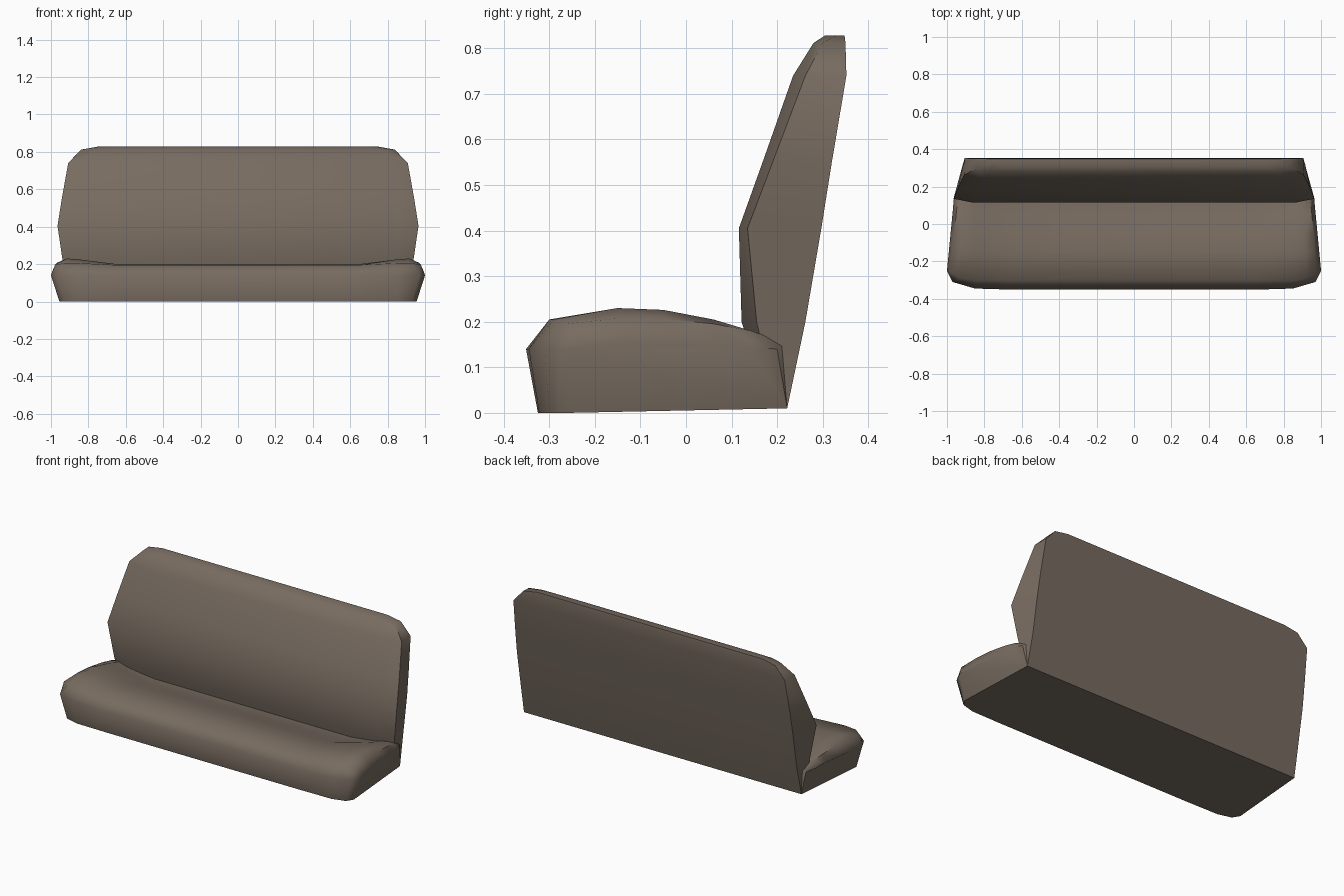
import bpy, bmesh, math
from mathutils import Vector

if "Cube" in bpy.data.objects:
    bpy.data.objects.remove(bpy.data.objects["Cube"])

mat = bpy.data.materials.new("taupe_upholstery")
mat.diffuse_color = (0.185, 0.148, 0.117, 1)
mat.use_nodes = True
mat.node_tree.nodes["Principled BSDF"].inputs["Base Color"].default_value = mat.diffuse_color


def loft(name, rings):
    """Skin closed rings of equal length and cap both ends."""
    bm = bmesh.new()
    vs = [[bm.verts.new(p) for p in r] for r in rings]
    n = len(vs[0])
    for a, b in zip(vs, vs[1:]):
        for i in range(n):
            j = (i + 1) % n
            bm.faces.new((a[i], a[j], b[j], b[i]))
    bm.faces.new(vs[0])
    bm.faces.new(vs[-1])
    bmesh.ops.recalc_face_normals(bm, faces=bm.faces)
    me = bpy.data.meshes.new(name)
    bm.to_mesh(me)
    bm.free()
    me.materials.append(mat)
    ob = bpy.data.objects.new(name, me)
    bpy.context.collection.objects.link(ob)
    bpy.ops.object.select_all(action='DESELECT')
    ob.select_set(True)
    bpy.context.view_layer.objects.active = ob
    bpy.ops.object.shade_smooth_by_angle(angle=math.radians(50))
    return ob


# Seat cushion: side profiles (y, z) from the middle to the raised ends
middle = [(-.325, 0), (-.351, .14), (-.30, .195), (-.15, .2), (-.04, .18),
          (.05, .155), (.13, .145), (.25, .145), (.222, .01)]
shoulder = [(-.322, 0), (-.345, .14), (-.30, .205), (-.15, .225), (-.05, .219),
            (.06, .197), (.15, .17), (.25, .16), (.222, .01)]
bolster = [(.93, -.30, 0), (.97, -.31, .14), (.93, -.29, .205), (.915, -.15, .23),
           (.91, -.05, .226), (.90, .06, .205), (.89, .15, .178), (.89, .24, .165),
           (.90, .222, .01)]
side = [(.955, -.26, 0), (1.0, -.25, .14), (.997, -.23, .15), (.988, -.14, .15),
        (.98, -.05, .15), (.97, .06, .15), (.963, .14, .145), (.94, .2, .14),
        (.925, .222, .01)]
rim = []
for i, (c, e) in enumerate(zip(bolster, side)):
    p = (Vector(c) + Vector(e)) / 2
    if 2 <= i <= 6:
        p += Vector((.015, 0, .018))
    rim.append(tuple(p))
half = [[(.65, y, z) for y, z in middle], [(.85, y, z) for y, z in shoulder],
        bolster, rim, side]
mirrored = [[(-x, y, z) for x, y, z in r] for r in reversed(half)]
loft("seat_cushion", mirrored + half)

# Backrest: levels of z, back y, back half width, side y, side half width,
# front y, front half width
levels = [
    (.01, .222, .925, .20, .922, .18, .80),
    (.20, .262, .92, .155, .935, .122, .84),
    (.405, .297, .92, .135, .965, .116, .87),
    (.55, .32, .915, .19, .942, .168, .85),
    (.74, .352, .905, .262, .908, .235, .82),
    (.812, .350, .84, .30, .838, .28, .77),
    (.828, .348, .75, .33, .745, .305, .68),
]
rings = []
for z, yb, wb, ys, ws, yf, wf in levels:
    right = [(wb, yb, z), (ws, ys, z), (wf, yf, z)]
    rings.append(right + [(-x, y, h) for x, y, h in reversed(right)])
loft("backrest", rings)
